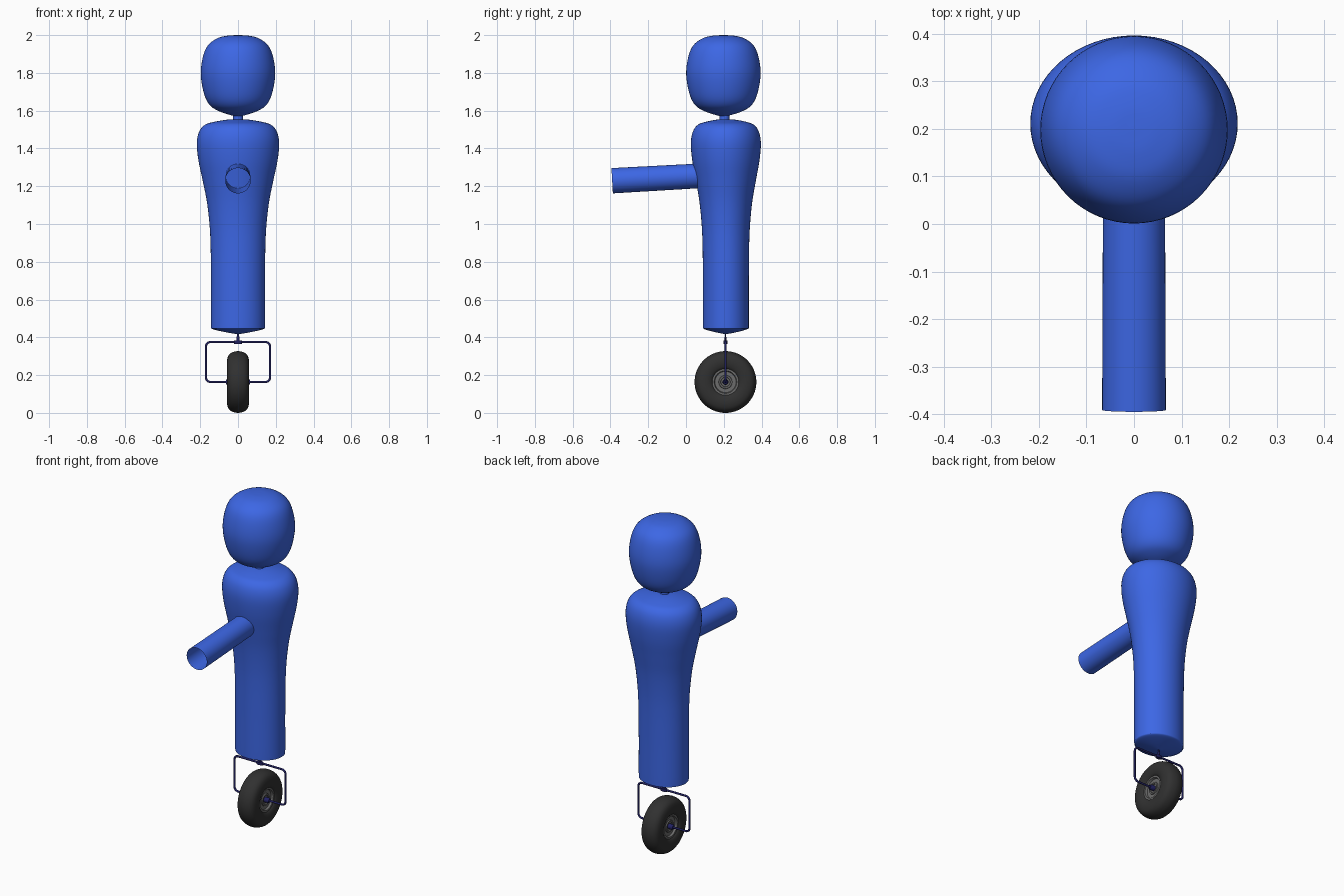
import bpy, bmesh, math
from mathutils import Vector, Matrix

if "Cube" in bpy.data.objects:
    bpy.data.objects.remove(bpy.data.objects["Cube"])


def material(name, rgb):
    m = bpy.data.materials.new(name)
    m.diffuse_color = (*rgb, 1)
    m.use_nodes = True
    m.node_tree.nodes["Principled BSDF"].inputs["Base Color"].default_value = m.diffuse_color
    return m


BLUE = material("body blue", (0.046, 0.135, 0.78))
NAVY = material("frame navy", (0.015, 0.015, 0.12))
RUBBER = material("tyre black", (0.03, 0.03, 0.03))
GREY = material("hub grey", (0.15, 0.15, 0.15))


def smooth_path(pts, steps=5):
    """Catmull-Rom curve through the profile points."""
    p = [Vector(q) for q in pts]
    p = [2 * p[0] - p[1]] + p + [2 * p[-1] - p[-2]]
    out = []
    for i in range(1, len(p) - 2):
        a, b, c, d = p[i - 1:i + 3]
        for s in range(steps):
            t = s / steps
            out.append(0.5 * (2 * b + (c - a) * t + (2 * a - 5 * b + 4 * c - d) * t * t
                              + (3 * b - a - 3 * c + d) * t ** 3))
    return out + [p[-2]]


def lathe(name, profile, mat, matrix, sides=64, angle=40):
    """Revolve (radius, height) points about z, then place with a matrix."""
    bm = bmesh.new()
    rings = []
    for r, z in profile:
        if r < 1e-4:
            rings.append([bm.verts.new((0, 0, z))] * sides)
        else:
            rings.append([bm.verts.new((r * math.cos(2 * math.pi * k / sides),
                                        r * math.sin(2 * math.pi * k / sides), z))
                          for k in range(sides)])
    for a, b in zip(rings, rings[1:]):
        for k in range(sides):
            n = (k + 1) % sides
            vs = list(dict.fromkeys([a[k], a[n], b[n], b[k]]))
            if len(vs) > 2:
                bm.faces.new(vs)
    bm.transform(matrix)
    bmesh.ops.recalc_face_normals(bm, faces=bm.faces)
    me = bpy.data.meshes.new(name)
    bm.to_mesh(me)
    bm.free()
    me.materials.append(mat)
    ob = bpy.data.objects.new(name, me)
    bpy.context.collection.objects.link(ob)
    bpy.ops.object.select_all(action='DESELECT')
    bpy.context.view_layer.objects.active = ob
    ob.select_set(True)
    bpy.ops.object.shade_smooth_by_angle(angle=math.radians(angle))
    return ob


def place(x, y, z, sx=1, sy=1):
    return Matrix.Translation((x, y, z)) @ Matrix.Diagonal((sx, sy, 1, 1))


# Head: rounded egg with a squared-off top
head = [(0, 1.568), (0.03, 1.574), (0.10, 1.597), (0.15, 1.63), (0.18, 1.69), (0.197, 1.79),
        (0.187, 1.88), (0.16, 1.945), (0.11, 1.983), (0.055, 1.997), (0, 2.0)]
lathe("head", smooth_path(head), BLUE, place(0, 0.198, 0))

# Neck
lathe("neck", [(0, 1.53), (0.026, 1.53), (0.026, 1.58), (0, 1.58)], BLUE, place(0, 0.203, 0), 32)

# Torso: oval section, broad shoulders, straight lower body
torso = [(0, 1.555), (0.06, 1.552), (0.13, 1.54), (0.175, 1.525), (0.205, 1.49), (0.218, 1.43),
         (0.21, 1.34), (0.187, 1.23), (0.165, 1.12), (0.151, 1.0), (0.145, 0.88), (0.143, 0.7),
         (0.143, 0.47), (0.141, 0.453), (0.13, 0.442), (0.07, 0.428), (0, 0.416)]
lathe("torso", smooth_path(torso), BLUE, place(0, 0.211, 0, 1, 0.85))

# Front tube: open-ended, tilted slightly down
start, end = Vector((0, 0.11, 1.257)), Vector((0, -0.391, 1.229))
rot = (end - start).to_track_quat('Z', 'Y').to_matrix().to_4x4()
length = (end - start).length
lathe("front_tube", [(0.065, 0), (0.067, length)], BLUE, Matrix.Translation(start) @ rot, 48)

# Wheel, turned about the x axis
WY, WZ = 0.209, 0.1635
side = Matrix.Translation((0, WY, WZ)) @ Matrix.Rotation(math.pi / 2, 4, 'Y')
half = [(0.069, 0.045), (0.08, 0.053), (0.1, 0.058), (0.122, 0.057), (0.143, 0.049),
        (0.157, 0.031), (0.1635, 0.0)]
tyre = half + [(r, -h) for r, h in half[-2::-1]]
lathe("tyre", smooth_path(tyre, 4), RUBBER, side)
rim = [(0, 0.034), (0.024, 0.034), (0.026, 0.04), (0.034, 0.04), (0.036, 0.034),
       (0.056, 0.034), (0.06, 0.046), (0.07, 0.046)]
lathe("hub", rim + [(r, -h) for r, h in rim[::-1]], GREY, side, 48)

# Axle ends on both sides of the hub
for s, label in ((1, "right"), (-1, "left")):
    cap = [(0, 0.03), (0.015, 0.03), (0.015, 0.058), (0.011, 0.064), (0, 0.064)]
    lathe("axle_nut_" + label, [(r, s * h) for r, h in cap], NAVY, side, 24)

# Fork: bent wire frame with rounded corners
W, TOP, R = 0.17, 0.375, 0.025
right = [(0, TOP)]
for cz, a0 in ((TOP - R, 90), (WZ + R, 0)):
    for k in range(7):
        a = math.radians(a0 - 15 * k)
        right.append((W - R + R * math.cos(a), cz + R * math.sin(a)))
right.append((0.04, WZ))
path = [(-x, z) for x, z in right[:0:-1]] + right
cu = bpy.data.curves.new("fork", 'CURVE')
cu.dimensions = '3D'
cu.bevel_depth = 0.006
cu.bevel_resolution = 3
cu.use_fill_caps = True
sp = cu.splines.new('POLY')
sp.points.add(len(path) - 1)
for pt, (x, z) in zip(sp.points, path):
    pt.co = (x, WY, z, 1)
cu.materials.append(NAVY)
fork = bpy.data.objects.new("fork", cu)
bpy.context.collection.objects.link(fork)

# Stem joining the fork to the torso, with a collar
stem = [(0, 0.366), (0.022, 0.366), (0.022, 0.382), (0.009, 0.384), (0.009, 0.402),
        (0.006, 0.404), (0.006, 0.43), (0, 0.43)]
lathe("stem", stem, NAVY, place(0, WY, 0, 1, 0.5), 24)
